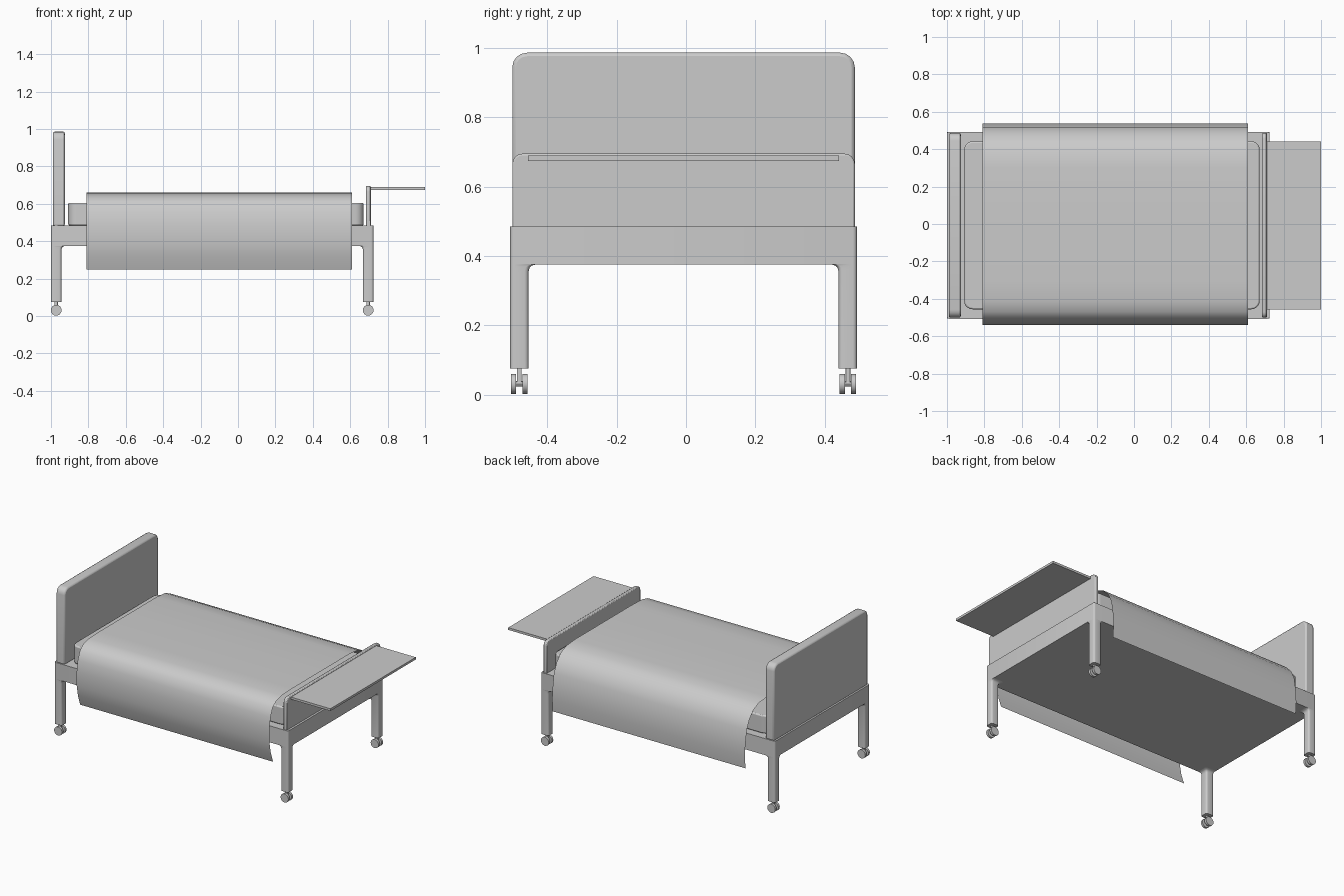
import bpy, bmesh, math

if "Cube" in bpy.data.objects:
    bpy.data.objects.remove(bpy.data.objects["Cube"])

YC = -0.007          # the frame sits very slightly off the blanket's centre line


def rounded(a0, b0, a1, b1, radii, seg=4):
    """Rounded rectangle outline; radii in order: low-low, high-low, high-high, low-high."""
    pts = []
    corners = [(a0, b0, 1, 1, 180), (a1, b0, -1, 1, 270), (a1, b1, -1, -1, 0), (a0, b1, 1, -1, 90)]
    for (a, b, sa, sb, start), r in zip(corners, radii):
        if r == 0:
            pts.append((a, b))
            continue
        for i in range(seg + 1):
            t = math.radians(start + 90 * i / seg)
            pts.append((a + sa * r + r * math.cos(t), b + sb * r + r * math.sin(t)))
    return pts


def loft(name, rings, caps=True, bevel=0, smooth=True):
    """Skin a list of equal-length 3D rings."""
    bm = bmesh.new()
    vs = [[bm.verts.new(p) for p in ring] for ring in rings]
    n = len(rings[0])
    for a, b in zip(vs, vs[1:]):
        for i in range(n if caps else n - 1):
            j = (i + 1) % n
            bm.faces.new((a[i], a[j], b[j], b[i]))
    if caps:
        bm.faces.new(vs[0][::-1])
        bm.faces.new(vs[-1])
    bmesh.ops.recalc_face_normals(bm, faces=bm.faces)
    me = bpy.data.meshes.new(name)
    bm.to_mesh(me)
    bm.free()
    ob = bpy.data.objects.new(name, me)
    bpy.context.collection.objects.link(ob)
    if bevel:
        m = ob.modifiers.new("bevel", 'BEVEL')
        m.width, m.segments, m.limit_method = bevel, 2, 'ANGLE'
        m.angle_limit = math.radians(50)
    if smooth:
        bpy.context.view_layer.objects.active = ob
        ob.select_set(True)
        bpy.ops.object.shade_smooth_by_angle(angle=math.radians(40))
        ob.select_set(False)
    return ob


def slab(name, outline, z0, z1, **kw):
    return loft(name, [[(a, b, z) for a, b in outline] for z in (z0, z1)], **kw)


def panel(name, outline, x0, x1, **kw):
    return loft(name, [[(x, a, b) for a, b in outline] for x in (x0, x1)], **kw)


def disc(name, x, y0, y1, z, r, n=16):
    return loft(name, [[(x + r * math.cos(2 * math.pi * i / n), y,
                         z + r * math.sin(2 * math.pi * i / n)) for i in range(n)] for y in (y0, y1)])


# bed frame
slab("bed_frame", rounded(-1, YC - 0.5, 0.724, YC + 0.5, [0.012] * 4), 0.375, 0.485)

# legs with a small flare under the frame, each on a twin-wheel caster
for xs, xo, end in ((1, -1.0, "head"), (-1, 0.724, "foot")):
    for ys, side in ((1, "front"), (-1, "back")):
        yo = YC - ys * 0.5
        rings = []
        for z, grow in ((0.075, 0), (0.355, 0), (0.366, 0.003), (0.372, 0.009), (0.375, 0.02)):
            xi, yi = xo + xs * (0.056 + grow), yo + ys * (0.053 + grow)
            o = rounded(min(xo, xi), min(yo, yi), max(xo, xi), max(yo, yi), [0.012] * 4)
            rings.append([(a, b, z) for a, b in o])
        tag = f"{end}_{side}"
        loft("leg_" + tag, rings)
        cx, cy = xo + xs * 0.028, yo + ys * 0.026
        for k in (-1, 1):
            disc(f"caster_wheel_{tag}_{'a' if k < 0 else 'b'}", cx,
                 cy + k * 0.009, cy + k * 0.024, 0.031, 0.029)
        slab("caster_stem_" + tag, rounded(cx - 0.009, cy - 0.007, cx + 0.009, cy + 0.007, [0.003] * 4, 2),
             0.035, 0.077)
        disc("caster_axle_" + tag, cx, cy - 0.012, cy + 0.012, 0.031, 0.008, 8)

# head and foot boards, rounded top corners
panel("headboard", rounded(YC - 0.494, 0.48, YC + 0.494, 0.986, [0, 0, 0.042, 0.042]),
      -0.99, -0.926, bevel=0.01)
panel("footboard", rounded(YC - 0.494, 0.48, YC + 0.494, 0.695, [0, 0, 0.03, 0.03]),
      0.685, 0.71, bevel=0.005)

# fold-out tray beyond the footboard
slab("tray", rounded(0.705, YC - 0.449, 1.0, YC + 0.449, [0] * 4), 0.674, 0.689, smooth=False)

# mattress
slab("mattress", rounded(-0.908, YC - 0.449, 0.672, YC + 0.449, [0.045] * 4, 5), 0.484, 0.605, bevel=0.008)

# blanket: one thin draped sheet
drape = [(-0.503, 0.25), (-0.527, 0.32), (-0.54, 0.39), (-0.54, 0.485), (-0.529, 0.555),
         (-0.507, 0.61), (-0.47, 0.641), (-0.41, 0.656), (-0.3, 0.66), (0, 0.66), (0.3, 0.66),
         (0.39, 0.652), (0.445, 0.628), (0.49, 0.58), (0.518, 0.52), (0.533, 0.42),
         (0.537, 0.35), (0.531, 0.27)]
loft("blanket", [[(x, a, b) for a, b in drape] for x in (-0.81, -0.34, 0.13, 0.61)], caps=False)
